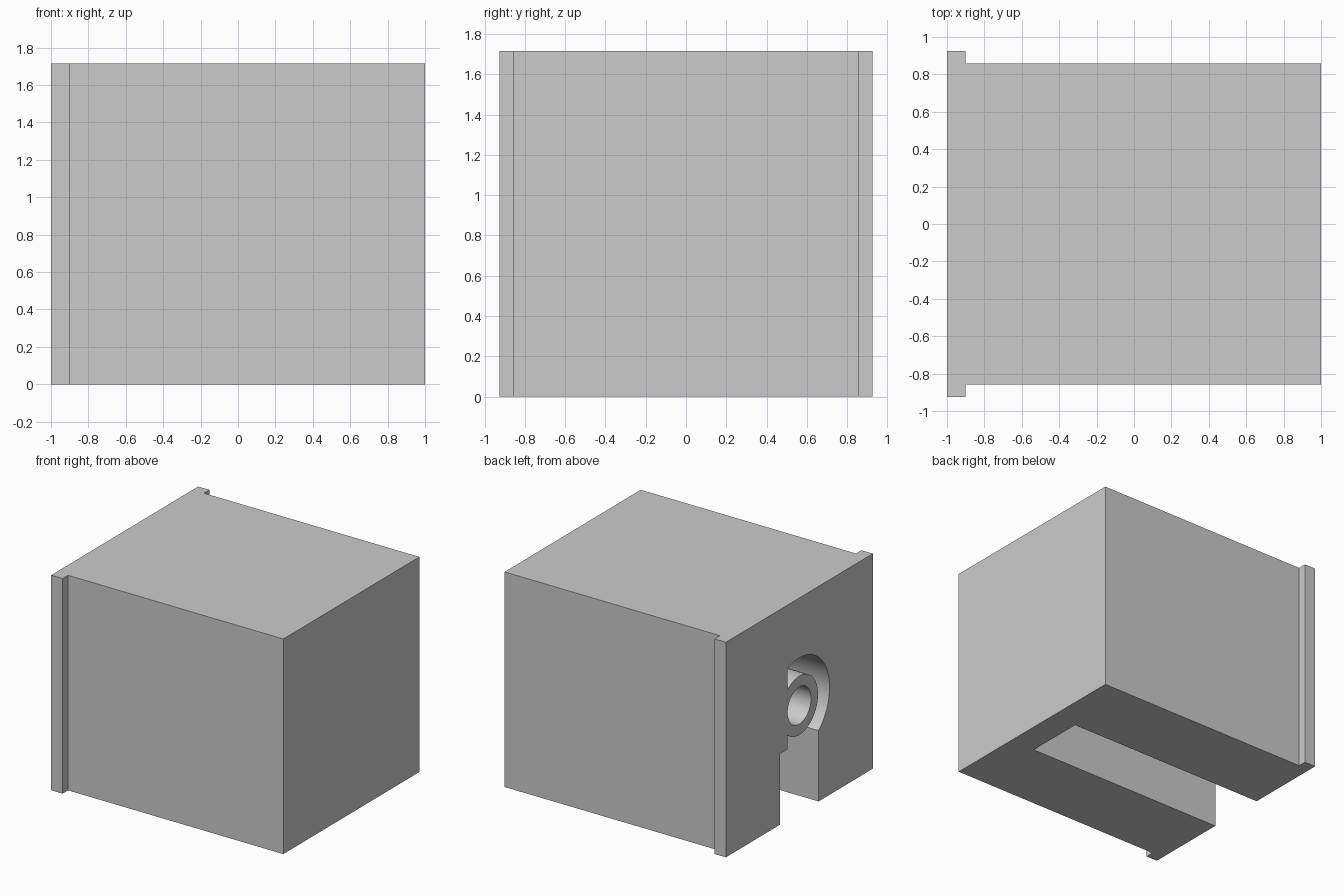
import bpy
import bmesh
from math import acos, asin, cos, sin, pi, radians
from mathutils import Vector

if "Cube" in bpy.data.objects:
    bpy.data.objects.remove(bpy.data.objects["Cube"])

HEIGHT = 1.715
MID = HEIGHT / 2
FRONT, BACK = -1.0, 0.78       # channel mouth and inner end along x
SLOT, FLAT = 0.242, 0.15       # slot half width, flat side of the ring channel
R_OUT, R_TUBE, R_HOLE = 0.38, 0.235, 0.15

grey = bpy.data.materials.new("light_grey")
grey.use_nodes = True
grey.diffuse_color = (0.6, 0.6, 0.6, 1)
grey.node_tree.nodes["Principled BSDF"].inputs["Base Color"].default_value = grey.diffuse_color


def prism(name, points, offset):
    """Extrude a closed outline of 3D points along an offset."""
    bm = bmesh.new()
    face = bm.faces.new([bm.verts.new(p) for p in points])
    new = bmesh.ops.extrude_face_region(bm, geom=[face])["geom"]
    verts = [g for g in new if isinstance(g, bmesh.types.BMVert)]
    bmesh.ops.translate(bm, verts=verts, vec=Vector(offset))
    bmesh.ops.recalc_face_normals(bm, faces=bm.faces)
    mesh = bpy.data.meshes.new(name)
    bm.to_mesh(mesh)
    bm.free()
    obj = bpy.data.objects.new(name, mesh)
    bpy.context.collection.objects.link(obj)
    mesh.materials.append(grey)
    return obj


def arc(radius, start, end, steps):
    """Points (y, z) on an arc about the channel axis."""
    angles = [start + (end - start) * i / steps for i in range(steps + 1)]
    return [(radius * cos(a), MID + radius * sin(a)) for a in angles]


# Block with a flange along both edges of the open side
half = [(1, 0.857), (-0.9, 0.857), (-0.9, 0.925), (-1, 0.925)]
outline = half + [(x, -y) for x, y in reversed(half)]
block = prism("block", [(x, y, 0) for x, y in outline], (0, 0, HEIGHT))

# Keyhole channel that leaves a tube standing on its axis
tube_a = acos(FLAT / R_TUBE)
out_a = acos(FLAT / R_OUT)
slot_a = pi + acos(SLOT / R_OUT)
ledge = MID - R_OUT * sin(acos(SLOT / R_OUT))
keyhole = [(SLOT, -0.1), (SLOT, ledge), (FLAT, ledge)]
keyhole += arc(R_TUBE, 2 * pi - tube_a, tube_a, 40)
keyhole += arc(R_OUT, out_a, slot_a, 40)
keyhole += [(-SLOT, -0.1)]

# Bore of the tube, kept just clear of the channel's flat side
bore = arc(R_HOLE - 0.002, 0, 2 * pi, 48)[:-1]

for name, shape in (("channel_cutter", keyhole), ("bore_cutter", bore)):
    cutter = prism(name, [(FRONT - 0.1, y, z) for y, z in shape], (BACK - FRONT + 0.1, 0, 0))
    cutter.hide_render = True
    mod = block.modifiers.new(name, "BOOLEAN")
    mod.operation = "DIFFERENCE"
    mod.solver = "EXACT"
    mod.object = cutter
    bpy.ops.object.select_all(action="DESELECT")
    block.select_set(True)
    bpy.context.view_layer.objects.active = block
    bpy.ops.object.modifier_apply(modifier=mod.name)
    bpy.data.objects.remove(cutter)

bpy.ops.object.shade_smooth_by_angle(angle=radians(30))
